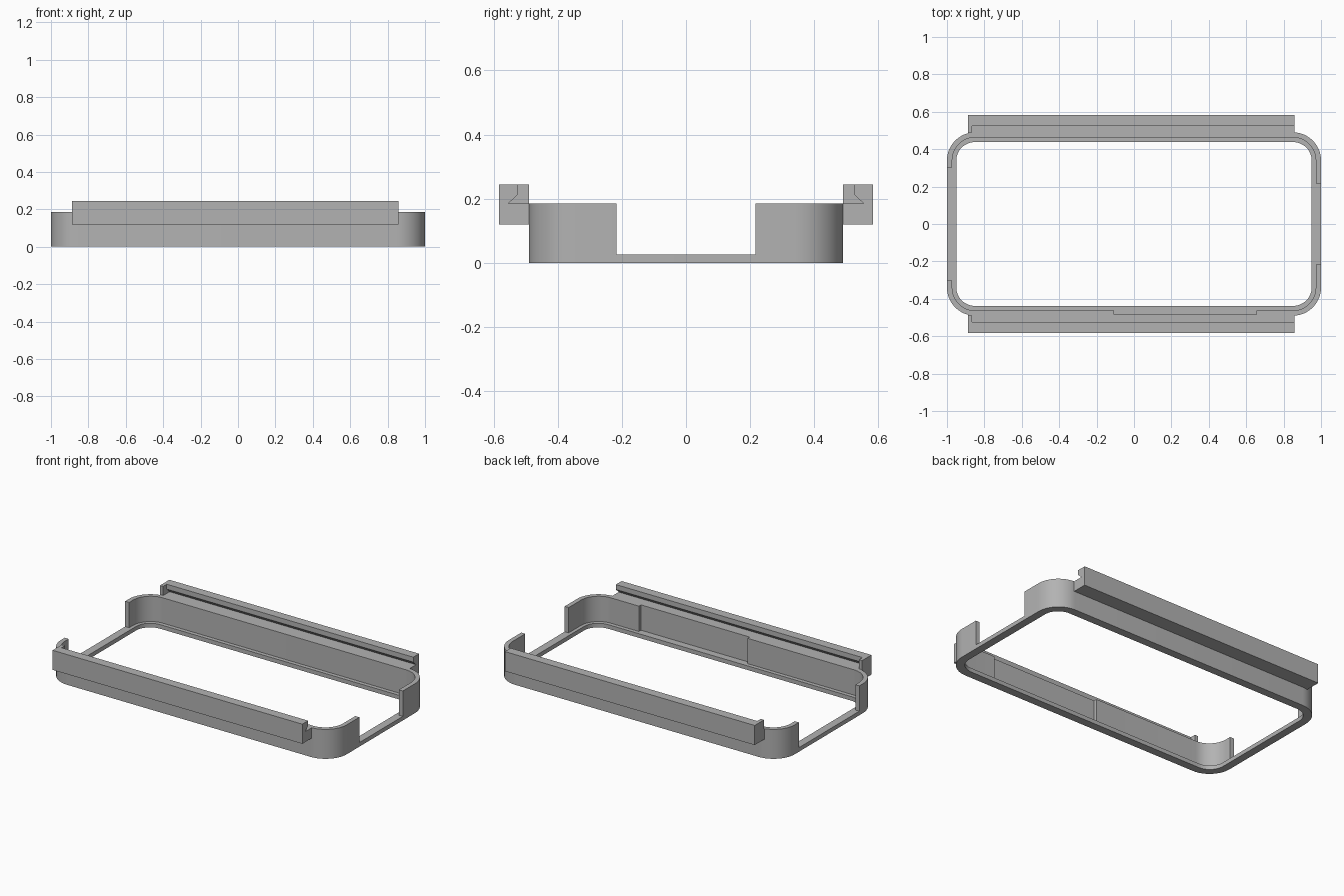
import bpy, bmesh, math
from mathutils import Vector

cube = bpy.data.objects.get("Cube")
if cube:
    bpy.data.objects.remove(cube, do_unlink=True)

grey = bpy.data.materials.new("plain grey")
grey.use_nodes = True
colour = (0.45, 0.45, 0.45, 1)
grey.diffuse_color = colour
grey.node_tree.nodes["Principled BSDF"].inputs["Base Color"].default_value = colour

BASE_TOP, WALL_TOP = 0.026, 0.186
CENTRE_X, CENTRE_Y = 0.85, 0.34      # shared centre of the corner arcs
STEPS = 12


def finish(name, bm):
    bmesh.ops.recalc_face_normals(bm, faces=bm.faces)
    mesh = bpy.data.meshes.new(name)
    bm.to_mesh(mesh)
    bm.free()
    mesh.materials.append(grey)
    ob = bpy.data.objects.new(name, mesh)
    bpy.context.scene.collection.objects.link(ob)
    bpy.ops.object.select_all(action="DESELECT")
    ob.select_set(True)
    bpy.context.view_layer.objects.active = ob
    bpy.ops.object.shade_smooth_by_angle(angle=math.radians(30))
    return ob


def prism(name, points, direction):
    """Extrude a closed 3D outline along a direction."""
    bm = bmesh.new()
    face = bm.faces.new([bm.verts.new(p) for p in points])
    made = bmesh.ops.extrude_face_region(bm, geom=[face], use_keep_orig=True)
    moved = [g for g in made["geom"] if isinstance(g, bmesh.types.BMVert)]
    bmesh.ops.translate(bm, verts=moved, vec=Vector(direction))
    return finish(name, bm)


def half_loop(x, y, sign):
    """Two rounded corners on one long side, running from -x to +x."""
    rx, ry = x - CENTRE_X, y - CENTRE_Y
    arc = [i * math.pi / 2 / STEPS for i in range(STEPS + 1)]
    left = [(CENTRE_X + rx * math.sin(a), sign * (CENTRE_Y + ry * math.cos(a))) for a in arc]
    right = [(-px, py) for px, py in reversed(left)]
    return right + left


# Thin base ring
bm = bmesh.new()
rings = []
for x, y, z in ((1, 0.49, 0), (1, 0.49, BASE_TOP), (0.95, 0.438, BASE_TOP), (0.95, 0.438, 0)):
    loop = half_loop(x, y, 1) + half_loop(x, y, -1)[::-1]
    rings.append([bm.verts.new((px, py, z)) for px, py in loop])
for k, ring in enumerate(rings):
    after = rings[(k + 1) % len(rings)]
    for i in range(len(ring)):
        j = (i + 1) % len(ring)
        bm.faces.new((ring[i], ring[j], after[j], after[i]))
finish("base_ring", bm)

# Long side walls wrapping round the corners, and their slotted rails
for side, sign in (("front", -1), ("back", 1)):
    outer = half_loop(1, 0.49, sign)
    inner = half_loop(0.972, 0.463, sign)
    outline = [(-1, sign * 0.302)] + outer + [(1, sign * 0.217), (0.972, sign * 0.217)]
    back_run = inner[::-1]
    if side == "front":
        # Shallow recess in the inner face
        recess = [(0.654, -0.463), (0.654, -0.484), (-0.107, -0.484), (-0.107, -0.463)]
        back_run = back_run[:STEPS + 1] + recess + back_run[STEPS + 1:]
    outline += back_run + [(-0.972, sign * 0.302)]
    prism(side + "_wall", [(x, y, BASE_TOP) for x, y in outline],
          (0, 0, WALL_TOP - BASE_TOP))

    # Rail with an undercut slot facing the wall
    profile = [(0.486, 0.12), (0.583, 0.12), (0.583, 0.244), (0.525, 0.244),
               (0.525, 0.213), (0.553, WALL_TOP), (0.486, WALL_TOP)]
    prism(side + "_rail", [(-0.866, sign * y, z) for y, z in profile], (1.724, 0, 0))

    # Closed stop at one end of the slot
    block = [(0.486, 0.12), (0.583, 0.12), (0.583, 0.244), (0.49, 0.244), (0.49, WALL_TOP), (0.486, WALL_TOP)]
    prism(side + "_rail_stop", [(-0.888, sign * y, z) for y, z in block], (0.022, 0, 0))
